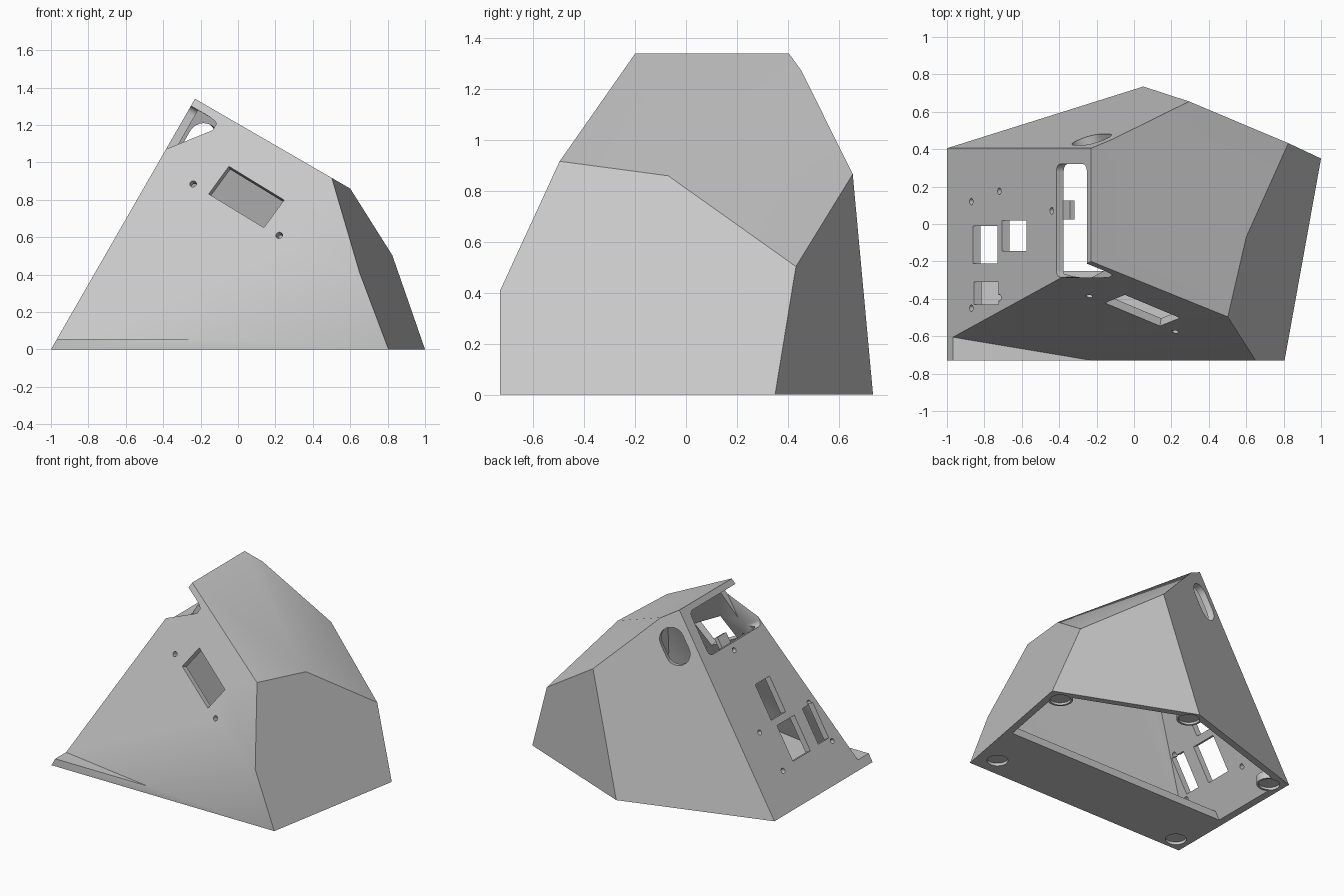
import bpy, bmesh, math
from mathutils import Vector, Matrix

if "Cube" in bpy.data.objects:
    bpy.data.objects.remove(bpy.data.objects["Cube"], do_unlink=True)

WALL = 0.045      # shell thickness
PLATE = 0.055     # floor plate thickness

grey = bpy.data.materials.new("plain_grey")
grey.use_nodes = True
grey.diffuse_color = (0.58, 0.58, 0.58, 1)
grey.node_tree.nodes["Principled BSDF"].inputs["Base Color"].default_value = grey.diffuse_color

# Corner points of the faceted housing
P = {k: Vector(v) for k, v in dict(
    peak_front=(-.23, -.2, 1.34), peak_back=(-.23, .405, 1.34),
    shoulder_front=(.51, -.5, .912), shoulder_mid=(.6, -.07, .86),
    shoulder_back=(.83, .43, .5), rear_top=(.3, .66, .86),
    foot_left=(-1, .405, 0), foot_rear=(.05, .735, 0), foot_right=(1, .35, 0),
    foot_front=(.805, -.73, 0), front_corner=(.65, -.73, .41)).items()}
CENTRE = Vector((0, 0, .5))


def plane(a, b, c):
    n = (P[b] - P[a]).cross(P[c] - P[a]).normalized()
    return P[a], (n if n.dot(P[a] - CENTRE) > 0 else -n)


FRONT = plane("peak_front", "shoulder_front", "front_corner")
LEFT = plane("foot_left", "peak_back", "peak_front")
BACK = plane("foot_left", "peak_back", "foot_rear")
SIDES = [LEFT, BACK,
         plane("peak_front", "peak_back", "shoulder_mid"),
         plane("shoulder_mid", "shoulder_back", "rear_top"),
         plane("foot_rear", "foot_right", "shoulder_back"),
         plane("foot_right", "foot_front", "shoulder_mid"),
         (P["foot_front"], Vector((0, -1, 0)))]


def inset(planes, d):
    return [(co - no * d, no) for co, no in planes]


def level(z, up=1):
    return Vector((0, 0, z)), Vector((0, 0, up))


def new_object(name, bm):
    bmesh.ops.recalc_face_normals(bm, faces=bm.faces)
    mesh = bpy.data.meshes.new(name)
    bm.to_mesh(mesh)
    bm.free()
    mesh.materials.append(grey)
    ob = bpy.data.objects.new(name, mesh)
    bpy.context.collection.objects.link(ob)
    return ob


def carve(name, planes, bm=None):
    """Convex solid left after trimming a block by planes."""
    if bm is None:
        bm = bmesh.new()
        bmesh.ops.create_cube(bm, size=6)
    for co, no in planes:
        bmesh.ops.bisect_plane(bm, geom=bm.verts[:] + bm.edges[:] + bm.faces[:],
                               plane_co=co, plane_no=no, clear_outer=True)
        bmesh.ops.holes_fill(bm, edges=[e for e in bm.edges if e.is_boundary], sides=0)
    return new_object(name, bm)


def outline(w, h, r=0, seg=6):
    """Rectangle with rounded corners; full radius gives a circle or capsule."""
    pts = []
    for k, (sx, sy) in enumerate(((1, 1), (-1, 1), (-1, -1), (1, -1))):
        for i in range(seg + 1):
            a = math.pi / 2 * (k + i / seg)
            pts.append((round(sx * (w / 2 - r) + r * math.cos(a), 4),
                        round(sy * (h / 2 - r) + r * math.sin(a), 4)))
    return list(dict.fromkeys(pts))


def prism(name, pts, origin, u, n, depth, above=0.05):
    """Extrude an outline through the surface with outward normal n."""
    u, n = Vector(u).normalized(), Vector(n).normalized()
    m = Matrix((u, n.cross(u), n)).transposed()
    bm = bmesh.new()
    base = bm.faces.new([bm.verts.new(Vector(origin) + m @ Vector((x, y, above))) for x, y in pts])
    out = bmesh.ops.extrude_face_region(bm, geom=[base])
    bmesh.ops.translate(bm, vec=-n * (depth + above),
                        verts=[v for v in out["geom"] if isinstance(v, bmesh.types.BMVert)])
    return new_object(name, bm)


def combine(target, tool, operation="DIFFERENCE"):
    mod = target.modifiers.new("cut", "BOOLEAN")
    mod.operation, mod.object, mod.solver = operation, tool, "EXACT"
    bpy.context.view_layer.update()
    result = bpy.data.meshes.new_from_object(target.evaluated_get(bpy.context.evaluated_depsgraph_get()))
    target.modifiers.clear()
    target.data = result
    bpy.data.objects.remove(tool, do_unlink=True)


# Housing: faceted block, sloping front, hollow inside, open underside
housing = carve("housing", SIDES + [level(0, -1)])
combine(housing, carve("front_wedge", [(FRONT[0], -FRONT[1]), level(PLATE, -1)]))
combine(housing, carve("cavity", inset(SIDES + [FRONT], WALL) + [level(PLATE, -1)]))
combine(housing, carve("floor_opening", inset(SIDES + [FRONT], WALL + .002)
                       + [level(-.1, -1), level(.1), (Vector((0, -.25, 0)), Vector((0, -1, 0)))]))

# Foot pads: round bosses in the open corners, shallow recesses in all five
DOWN = (0, 0, -1)
for x, y in ((.88, .29), (.06, .64), (-.9, .32), (.685, -.59), (-.89, -.63)):
    if y > 0:
        boss = prism("boss", outline(.17, .17, .085), (x, y, .004), (1, 0, 0), DOWN, PLATE, 0)
        bm = bmesh.new()
        bm.from_mesh(boss.data)
        bpy.data.objects.remove(boss, do_unlink=True)
        combine(housing, carve("foot_boss", inset(SIDES, .01), bm), "UNION")
    combine(housing, prism("foot_recess", outline(.14, .14, .07), (x, y, 0), (1, 0, 0), DOWN, .02))

# Left slope: (x from, x to, y from, y to, corner radius, depth)
SLOPE = (P["peak_back"] - P["foot_left"]).normalized()


def on_left(x, y):
    return Vector((x, y, (x + 1) * SLOPE.z / SLOPE.x))


openings = [(-.415, -.252, -.285, .32, .04, .166),
            (-.86, -.73, -.21, -.01, 0, .08),
            (-.705, -.575, -.145, .02, 0, .08),
            (-.855, -.725, -.43, -.31, 0, .08)]
openings += [(x - .009, x + .009, y - .018, y + .018, .018, .08) for x, y in
             ((-.87, .12), (-.72, .175), (-.87, -.45), (-.72, -.395), (-.44, .07))]
for x0, x1, y0, y1, r, depth in openings:
    shape = outline((x1 - x0) / SLOPE.x, y1 - y0, min(r, (y1 - y0) / 2))
    combine(housing, prism("slope_opening", shape, on_left((x0 + x1) / 2, (y0 + y1) / 2),
                           SLOPE, LEFT[1], depth))

# Back: capsule shaped cable hole following the slope
combine(housing, prism("cable_hole", outline(.27, .17, .085), (-.225, .45, 1.09), SLOPE, BACK[1], .08))


# Front: display window and two screw holes
def on_front(x, z):
    co, no = FRONT
    return Vector((x, co.y - (no.x * (x - co.x) + no.z * (z - co.z)) / no.y, z))


across = on_front(.245, .8) - on_front(-.05, .98)
combine(housing, prism("display_window", outline(.367, .188), on_front(.045, .815), across, FRONT[1], .08))
for x, z in ((-.24, .885), (.22, .61)):
    combine(housing, prism("screw_hole", outline(.036, .036, .018), on_front(x, z), across, FRONT[1], .08))

# Small clip on the lower edge of the tall slot
prism("slot_clip", outline(.09, .1), on_left(-.4, .075) - LEFT[1] * .04, SLOPE, LEFT[1], .03, 0)

# Shading: soft over shallow folds, crisp elsewhere
bpy.ops.object.select_all(action="DESELECT")
housing.select_set(True)
bpy.context.view_layer.objects.active = housing
bpy.ops.object.shade_smooth_by_angle(angle=math.radians(30))
